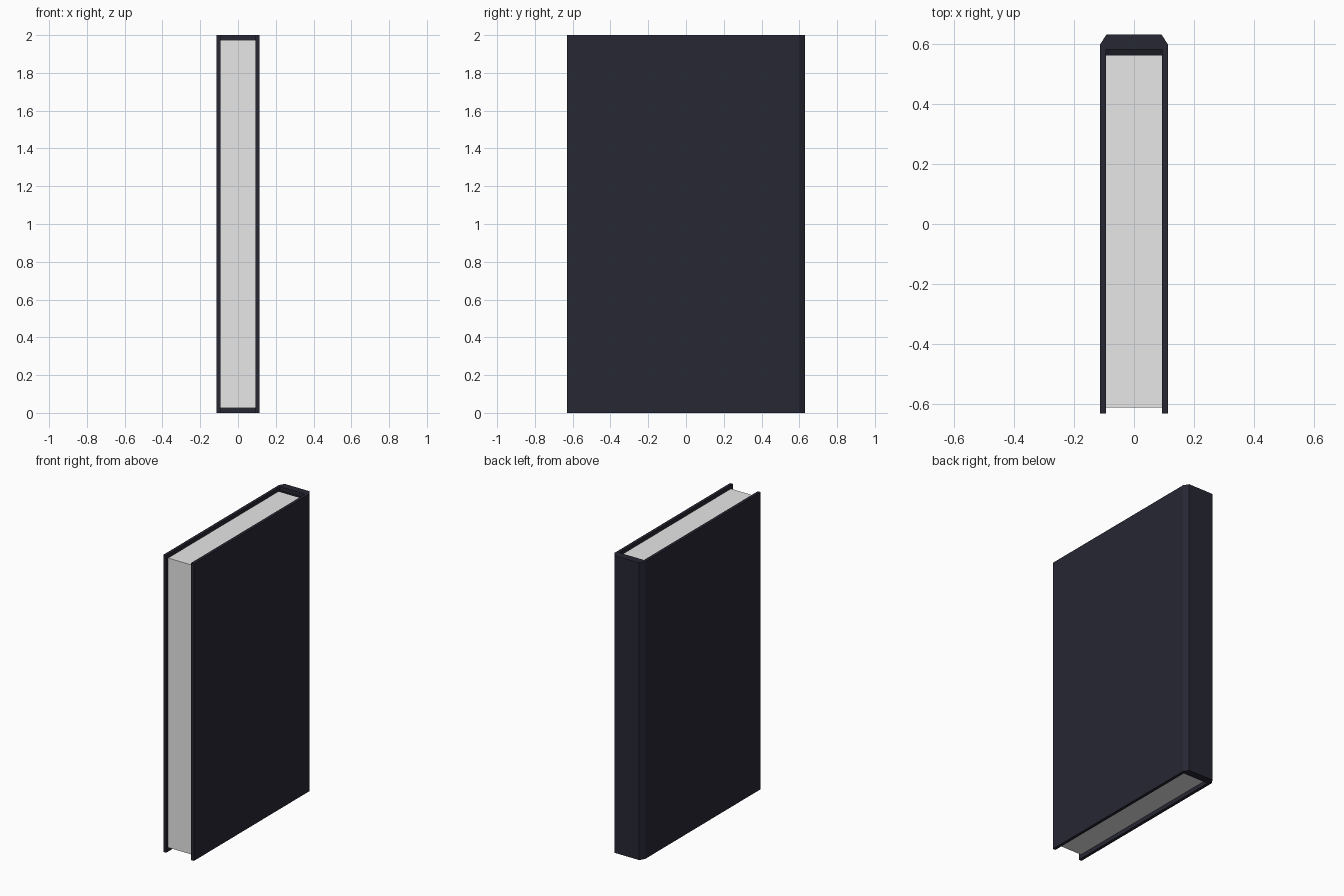
import bpy, bmesh

if "Cube" in bpy.data.objects:
    bpy.data.objects.remove(bpy.data.objects["Cube"])


def material(name, rgb):
    m = bpy.data.materials.new(name)
    m.diffuse_color = (*rgb, 1)
    m.use_nodes = True
    m.node_tree.nodes["Principled BSDF"].inputs["Base Color"].default_value = m.diffuse_color
    return m


navy = material("dark navy cover", (0.020, 0.020, 0.034))
black = material("dark spine lining", (0.010, 0.010, 0.016))
paper = material("page white", (0.80, 0.80, 0.80))


def prism(name, outline, z0, z1, mat):
    """Extrude an xy outline from z0 up to z1."""
    bm = bmesh.new()
    face = bm.faces.new([bm.verts.new((x, y, z0)) for x, y in outline])
    ext = bmesh.ops.extrude_face_region(bm, geom=[face])
    top = [g for g in ext["geom"] if isinstance(g, bmesh.types.BMVert)]
    bmesh.ops.translate(bm, verts=top, vec=(0, 0, z1 - z0))
    bmesh.ops.recalc_face_normals(bm, faces=bm.faces)
    mesh = bpy.data.meshes.new(name)
    bm.to_mesh(mesh)
    bm.free()
    mesh.materials.append(mat)
    ob = bpy.data.objects.new(name, mesh)
    bpy.context.collection.objects.link(ob)
    return ob


# cover: two boards and a chamfered spine as one U-shaped section
half = [(0.093, 0.58), (0.093, -0.63), (0.113, -0.63), (0.113, 0.597), (0.092, 0.63)]
prism("cover", half + [(-x, y) for x, y in reversed(half)], 0, 2, navy)


def block(name, w, y0, y1, z0, z1, mat):
    return prism(name, [(-w, y0), (w, y0), (w, y1), (-w, y1)], z0, z1, mat)


# page block and the lining between it and the spine
block("pages", 0.0925, -0.61, 0.56, 0.027, 1.975, paper)
block("spine_lining", 0.0925, 0.56, 0.58, 0.027, 1.975, black)
